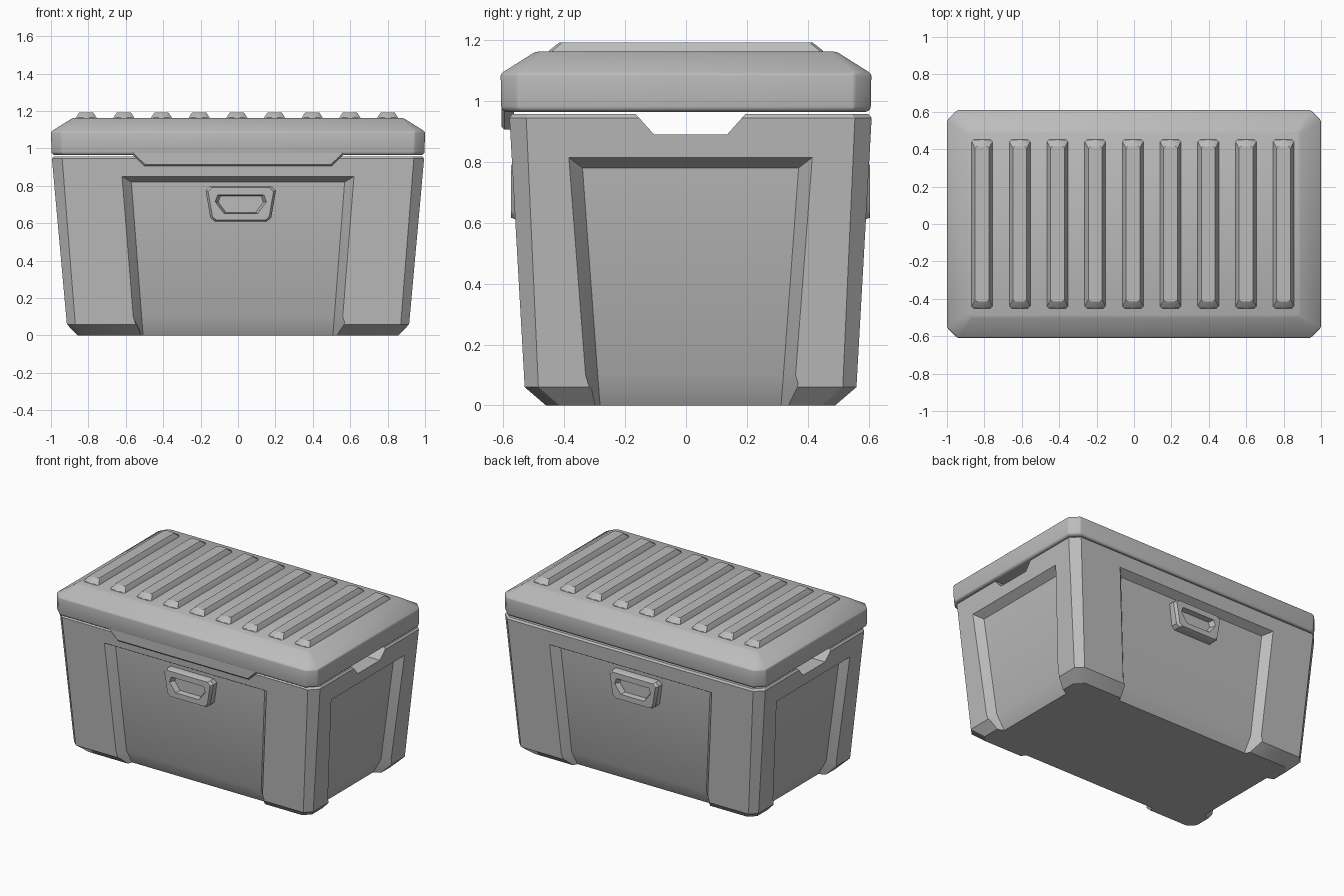
import bpy, bmesh, math
from mathutils import Matrix, Vector

if "Cube" in bpy.data.objects:
    bpy.data.objects.remove(bpy.data.objects["Cube"], do_unlink=True)

grey = bpy.data.materials.new("plain grey plastic")
grey.use_nodes = True
grey.diffuse_color = (0.5, 0.5, 0.5, 1)
grey.node_tree.nodes["Principled BSDF"].inputs["Base Color"].default_value = (0.5, 0.5, 0.5, 1)

BODY_Y = 0.015  # the body sits slightly behind the lid centre


def loft(name, rings, turn=0, shift=0):
    """Skin a stack of equal-length rings and cap both ends."""
    bm = bmesh.new()
    loops = [[bm.verts.new(p) for p in ring] for ring in rings]
    n = len(rings[0])
    for a, b in zip(loops, loops[1:]):
        for i in range(n):
            j = (i + 1) % n
            bm.faces.new((a[i], a[j], b[j], b[i]))
    bm.faces.new(loops[0])
    bm.faces.new(loops[-1])
    bmesh.ops.recalc_face_normals(bm, faces=bm.faces)
    bm.transform(Matrix.Translation((0, shift, 0)) @ Matrix.Rotation(turn, 4, 'Z'))
    mesh = bpy.data.meshes.new(name)
    bm.to_mesh(mesh)
    bm.free()
    mesh.materials.append(grey)
    ob = bpy.data.objects.new(name, mesh)
    bpy.context.collection.objects.link(ob)
    return ob


def octagon(hx, hy, z, c, cx=0):
    """Rectangle with chamfered corners."""
    quarter = [(1, -1, 0), (1, 1, 1), (-1, 1, 0), (-1, -1, 1)]
    pts = []
    for sx, sy, flip in quarter:
        pair = [(cx + sx * (hx - c), sy * hy, z), (cx + sx * hx, sy * (hy - c), z)]
        pts += pair[::-1] if flip else pair
    return pts


def outline(half, y, cx=0, scale=1, zc=0.7):
    """Mirror half an upright profile into a closed ring at depth y."""
    full = half + [(-x, z) for x, z in reversed(half)]
    return [(cx + x * scale, y, zc + (z - zc) * scale) for x, z in full]


def activate(ob):
    bpy.ops.object.select_all(action='DESELECT')
    bpy.context.view_layer.objects.active = ob
    ob.select_set(True)


def carve(ob, cutter):
    mod = ob.modifiers.new("cut", 'BOOLEAN')
    mod.operation, mod.solver, mod.object = 'DIFFERENCE', 'EXACT', cutter
    activate(ob)
    bpy.ops.object.modifier_apply(modifier=mod.name)
    bpy.data.objects.remove(cutter, do_unlink=True)


def finish(ob, bevel=0):
    activate(ob)
    if bevel:
        mod = ob.modifiers.new("soft edges", 'BEVEL')
        mod.width, mod.segments, mod.limit_method = bevel, 2, 'ANGLE'
        bpy.ops.object.modifier_apply(modifier=mod.name)
    bpy.ops.object.shade_smooth_by_angle(angle=math.radians(30))


# Tapered body with chamfered foot and rim
body = loft("body", [octagon(0.858, 0.475, 0, 0.045), octagon(0.915, 0.545, 0.06, 0.045),
                     octagon(0.995, 0.595, 0.945, 0.055), octagon(0.985, 0.585, 0.957, 0.055)],
            shift=BODY_Y)
carve(body, loft("inside_cutter", [octagon(0.78, 0.42, 0.15, 0.04),
                                   octagon(0.9, 0.51, 1.0, 0.04)], shift=BODY_Y))


def recess_cutter(base, slope, levels, turn):
    """Flared panel pocket that runs out through the bottom edge."""
    rings = []
    for z_in, z_out, w_in, w_out, depth in levels:
        face = base + (z_out - 0.06) * slope
        inner = Vector((w_in, -(base + (z_in - 0.06) * slope - depth), z_in))
        outer = inner + 1.6 * (Vector((w_out, -face, z_out)) - inner)
        rings.append([(-outer.x, outer.y, outer.z), tuple(outer),
                      tuple(inner), (-inner.x, inner.y, inner.z)])
    return loft("recess_cutter", rings, turn, BODY_Y)


# Recessed panels on all four sides
long_side = [(0.82, 0.85, 0.57, 0.62, 0.05), (0.1, 0.1, 0.515, 0.56, 0.05),
             (-0.03, -0.03, 0.505, 0.55, 0.11)]
short_side = [(0.78, 0.815, 0.355, 0.4, 0.05), (0.1, 0.1, 0.305, 0.345, 0.05),
              (-0.03, -0.03, 0.295, 0.335, 0.11)]
for turn in (0, math.pi):
    carve(body, recess_cutter(0.545, 0.0565, long_side, turn))
    carve(body, recess_cutter(0.915, 0.0904, short_side, turn + math.pi / 2))

# Hand notches through the rim at both ends
notch = [(-0.21, 1.0), (-0.165, 0.957), (-0.105, 0.89), (0.135, 0.89), (0.195, 0.957), (0.235, 1.0)]
carve(body, loft("notch_cutter", [[(x, y, z) for y, z in notch] for x in (-1.2, 1.2)]))
finish(body)

# Lid with sloped shoulders
lid = loft("lid", [octagon(0.985, 0.596, 0.964, 0.055), octagon(0.997, 0.607, 0.975, 0.055),
                   octagon(1.0, 0.609, 1.09, 0.055), octagon(0.885, 0.495, 1.162, 0.02)])
finish(lid, 0.01)

# Drop lip on the front of the lid
lip = [(0.5, 0.906), (0.565, 0.968), (0.565, 0.98)]
lip_outer = [(0.497, 0.915), (0.557, 0.972), (0.557, 0.98)]
finish(loft("lid_lip", [outline(lip, -0.565), outline(lip, -0.597), outline(lip_outer, -0.606)]))

# Raised ribs across the lid
for i in range(9):
    x = -0.006 + (i - 4) * 0.2015
    rib = loft(f"lid_rib_{i + 1}", [octagon(0.059, 0.453, 1.155, 0.012, x),
                                    octagon(0.055, 0.45, 1.166, 0.012, x),
                                    octagon(0.037, 0.415, 1.193, 0.01, x)])
    finish(rib)

# Latches on front and back, each with a finger pocket
plate = [(0.14, 0.61), (0.163, 0.63), (0.188, 0.775), (0.165, 0.797)]
pocket = [(0.09, 0.652), (0.137, 0.715), (0.124, 0.752)]
for side, turn in (("front", 0), ("back", math.pi)):
    latch = loft(side + "_latch", [outline(plate, y, 0.015, s) for y, s in
                                   ((-0.5, 1), (-0.572, 1), (-0.578, 0.97), (-0.59, 0.93))],
                 turn, BODY_Y)
    carve(latch, loft("pocket_cutter", [outline(pocket, -0.62, 0.015, 1.06),
                                        outline(pocket, -0.59, 0.015),
                                        outline(pocket, -0.555, 0.015, 0.88)], turn, BODY_Y))
    finish(latch)
